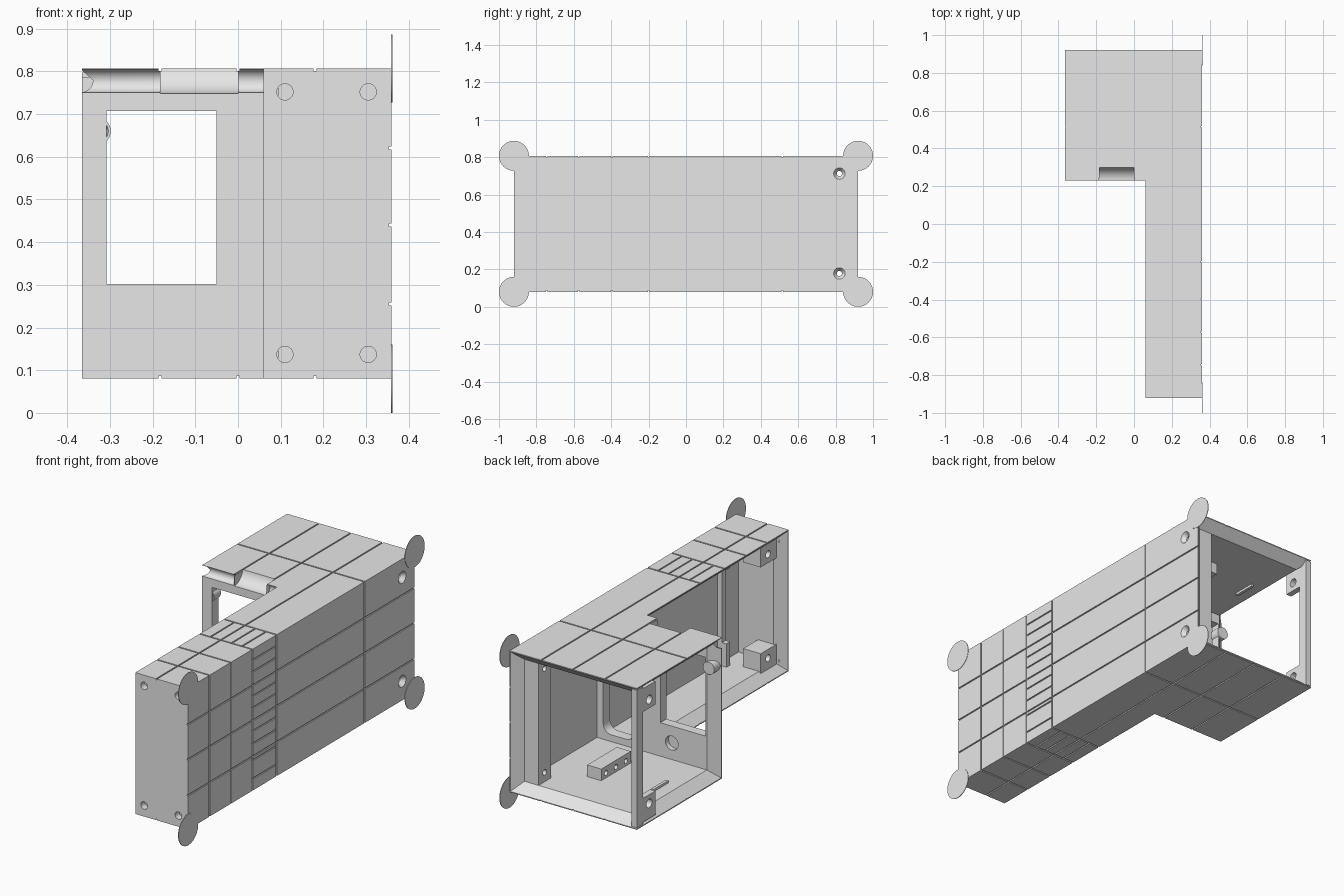
import bpy, bmesh, math
from mathutils import Matrix, Vector

cube = bpy.data.objects.get("Cube")
if cube:
    bpy.data.objects.remove(cube, do_unlink=True)

grey = bpy.data.materials.new("light grey plastic")
grey.use_nodes = True
colour = (0.8, 0.8, 0.8, 1)
grey.diffuse_color = colour
grey.node_tree.nodes["Principled BSDF"].inputs["Base Color"].default_value = colour

# Overall extents and wall thickness
L, R, ARM = -0.365, 0.36, 0.06
F, STEP, B = -0.92, 0.23, 0.92
BOT, TOP, T = 0.08, 0.807, 0.05
TURN = {"x": Matrix.Rotation(math.pi / 2, 4, "Y"),
        "y": Matrix.Rotation(-math.pi / 2, 4, "X"), "z": Matrix()}


def finish(name, bm):
    bmesh.ops.recalc_face_normals(bm, faces=bm.faces)
    mesh = bpy.data.meshes.new(name)
    bm.to_mesh(mesh)
    bm.free()
    mesh.materials.append(grey)
    ob = bpy.data.objects.new(name, mesh)
    bpy.context.collection.objects.link(ob)
    return ob


def box(name, x0, x1, y0, y1, z0, z1, round_y=0):
    bm = bmesh.new()
    size = Matrix.Diagonal((x1 - x0, y1 - y0, z1 - z0, 1))
    mid = Vector((x0 + x1, y0 + y1, z0 + z1)) / 2
    bmesh.ops.create_cube(bm, size=1, matrix=Matrix.Translation(mid) @ size)
    if round_y:
        edges = [e for e in bm.edges
                 if abs(e.verts[0].co.y - e.verts[1].co.y) > 0.01]
        bmesh.ops.bevel(bm, geom=edges, offset=round_y, segments=6,
                        profile=0.5, affect="EDGES")
    return finish(name, bm)


def rod(name, axis, centre, r0, r1, length, sides=32):
    bm = bmesh.new()
    bmesh.ops.create_cone(bm, cap_ends=True, segments=sides, radius1=r0, radius2=r1,
                          depth=length, matrix=Matrix.Translation(centre) @ TURN[axis])
    return finish(name, bm)


def flare(a, b):
    """Tapered block spanning two rectangles given as corner lists."""
    bm = bmesh.new()
    for p in a + b:
        bm.verts.new(p)
    bmesh.ops.convex_hull(bm, input=bm.verts)
    return finish("cutter", bm)


def cut(ob, cutter, keep=False):
    cutter.hide_render = True
    mod = ob.modifiers.new("cut", "BOOLEAN")
    mod.operation, mod.solver, mod.object = "DIFFERENCE", "EXACT", cutter
    bpy.context.view_layer.objects.active = ob
    bpy.ops.object.modifier_apply(modifier=mod.name)
    if not keep:
        bpy.data.objects.remove(cutter, do_unlink=True)


# L-shaped housing
bm = bmesh.new()
plan = [(ARM, F), (R, F), (R, B), (L, B), (L, STEP), (ARM, STEP)]
floor = bm.faces.new([bm.verts.new((x, y, BOT)) for x, y in plan])
top = bmesh.ops.extrude_face_region(bm, geom=[floor])["geom"]
bmesh.ops.translate(bm, vec=(0, 0, TOP - BOT),
                    verts=[v for v in top if isinstance(v, bmesh.types.BMVert)])
housing = finish("housing", bm)

# Hollow box and hollow arm, open at the back and on the inner side
IN_R, IN_B, IN_T = R - T, BOT + T, TOP - T
cut(housing, box("cutter", L - 0.1, IN_R, STEP + T, B + 0.1, IN_B, IN_T))
cut(housing, box("cutter", 0, IN_R, F + T, STEP - 0.006, IN_B, IN_T))

# Chamfered rims of the three openings
d, e = 0.003, 0.002


def rect_x(x, y0, y1, s):
    return [(x, y, z) for y in (y0, y1) for z in (BOT + s, TOP - s)]


def rect_y(y, x0, x1, s):
    return [(x, y, z) for x in (x0, x1) for z in (BOT + s, TOP - s)]


cut(housing, flare(rect_y(B + e, L - e, R - d, d), rect_y(B - T, L - e, IN_R, T)))
cut(housing, flare(rect_x(L - e, STEP + d, B + e, d), rect_x(L + T, STEP + T, B + e, T)))
cut(housing, flare(rect_x(ARM - e, F + d, STEP - 0.006, d),
                   rect_x(ARM + T, F + T, STEP - 0.006, T)))

# Passage to the arm, front window, blind round pocket behind it
cut(housing, box("cutter", 0.1, 0.275, STEP - 0.1, STEP + 0.1, 0.165, 0.725, 0.045))
cut(housing, box("cutter", -0.308, -0.05, STEP - 0.1, STEP + 0.1, 0.302, 0.707))
cut(housing, rod("cutter", "y", (-0.115, STEP + T, 0.215), 0.036, 0.036, 0.05))

# Coves under the front roof edge
for x0, x1 in ((L - 0.01, -0.183), (0.001, ARM)):
    cut(housing, rod("cutter", "x", ((x0 + x1) / 2, STEP, 0.778),
                     0.0275, 0.0275, x1 - x0))
cut(housing, rod("cutter", "x", (-0.091, STEP, 0.818), 0.07, 0.07, 0.182, 48))

# Panel grooves on the outer side, roof and underside
W, D = 0.0035, 0.006


def side_groove(y0, y1, z0, z1):
    cut(housing, box("cutter", R - D, R + D, y0, y1, z0, z1))


def flat_groove(x0, x1, y0, y1):
    for z in (BOT, TOP):
        cut(housing, box("cutter", x0, x1, y0, y1, z - D, z + D))


for z in (0.255, 0.44, 0.62):
    side_groove(F - D, B + D, z - W, z + W)
for y in (-0.745, -0.573, -0.397, -0.2, 0.515):
    side_groove(y - W, y + W, BOT - D, TOP + D)
    flat_groove(L - D if y > STEP else ARM - D, R + D, y - W, y + W)
for z in (0.14, 0.235, 0.32, 0.385, 0.505, 0.565, 0.69, 0.75):
    side_groove(-0.397, -0.2, z - W, z + W)
for x, y0 in ((-0.183, STEP - D), (0, STEP - D), (0.18, F - D)):
    flat_groove(x - W, x + W, y0, B + D)
for x in (0.12, 0.24, 0.3):
    flat_groove(x - W, x + W, -0.397, -0.2)

# Blind screw holes in the front cap
for x in (0.11, 0.305):
    for z in (0.137, 0.752):
        cut(housing, rod("cutter", "y", (x, F, z), 0.019, 0.019, 0.07))

# Inner supports: back column, arm rib, inner corner post
column = box("back_column", 0.23, IN_R + 0.01, 0.77, B - T, IN_B - 0.01, IN_T + 0.01)
rib = box("arm_rib", 0.26, IN_R + 0.01, -0.73, -0.7, IN_B - 0.01, IN_T + 0.01)
cut(rib, box("cutter", 0.2, 0.285, -0.8, -0.6, 0.25, 0.63))
post = box("corner_post", L, L + 0.03, 0.87, B, BOT + 0.01, TOP - 0.01)

# Tabs on the post, arm bosses and through holes, low and high
for z, end, label in ((0.178, BOT + 0.02, "lower"), (0.712, TOP - 0.02, "upper")):
    tip = z + 0.045 if z < end + 0.3 and end < z else z - 0.045
    lo, hi = min(end, tip), max(end, tip)
    tab = box(label + "_tab", L, L + 0.03, 0.77, B - 0.01, lo, hi)
    cut(tab, rod("cutter", "x", (L, 0.82, z), 0.022, 0.022, 0.2))
    boss = box(label + "_arm_boss", 0.1, 0.2, -0.88, -0.75, lo, hi)
    cut(boss, rod("cutter", "x", (0.1, -0.81, z), 0.018, 0.018, 0.08))
    for ob in (housing, column):
        cut(ob, rod("cutter", "x", (0.3, 0.82, z), 0.014, 0.014, 0.3))
    cut(housing, rod("cutter", "x", (R - 0.01, 0.82, z), 0.014, 0.032, 0.024))

# Bracket blocks with pin holes on the floor and ceiling
for label, z0, z1 in (("floor", IN_B - 0.01, 0.19), ("ceiling", 0.7, IN_T + 0.01)):
    block = box(label + "_bracket", 0.02, 0.1, 0.42, 0.66, z0, z1)
    for y in (0.46, 0.54, 0.62):
        cut(block, rod("cutter", "x", (0.02, y, (z0 + z1) / 2), 0.013, 0.013, 0.06, 20))
    clip_z = IN_B if label == "floor" else IN_T
    box(label + "_clip", -0.25, -0.235, 0.5, 0.62, clip_z - 0.012, clip_z + 0.012)

# Conical socket beside the window
socket = rod("socket", "y", (-0.33, STEP + 0.03, 0.66), 0.032, 0.032, 0.055)
cut(socket, rod("cutter", "y", (-0.33, STEP + 0.015, 0.66), 0.03, 0.015, 0.05))

# Thin round ears on the outer side corners
for y, ylabel in ((F, "front"), (B, "back")):
    for z, zlabel in ((BOT, "lower"), (TOP, "upper")):
        ear = rod(f"{ylabel}_{zlabel}_ear", "x", (R + 0.0005, y, z), 0.08, 0.08, 0.003, 48)

# Smooth the round surfaces and keep hard edges crisp
bpy.ops.object.select_all(action="DESELECT")
for ob in bpy.context.scene.objects:
    if ob.type == "MESH" and grey.name in ob.data.materials:
        ob.select_set(True)
        bpy.context.view_layer.objects.active = ob
bpy.ops.object.shade_smooth_by_angle(angle=math.radians(30))
